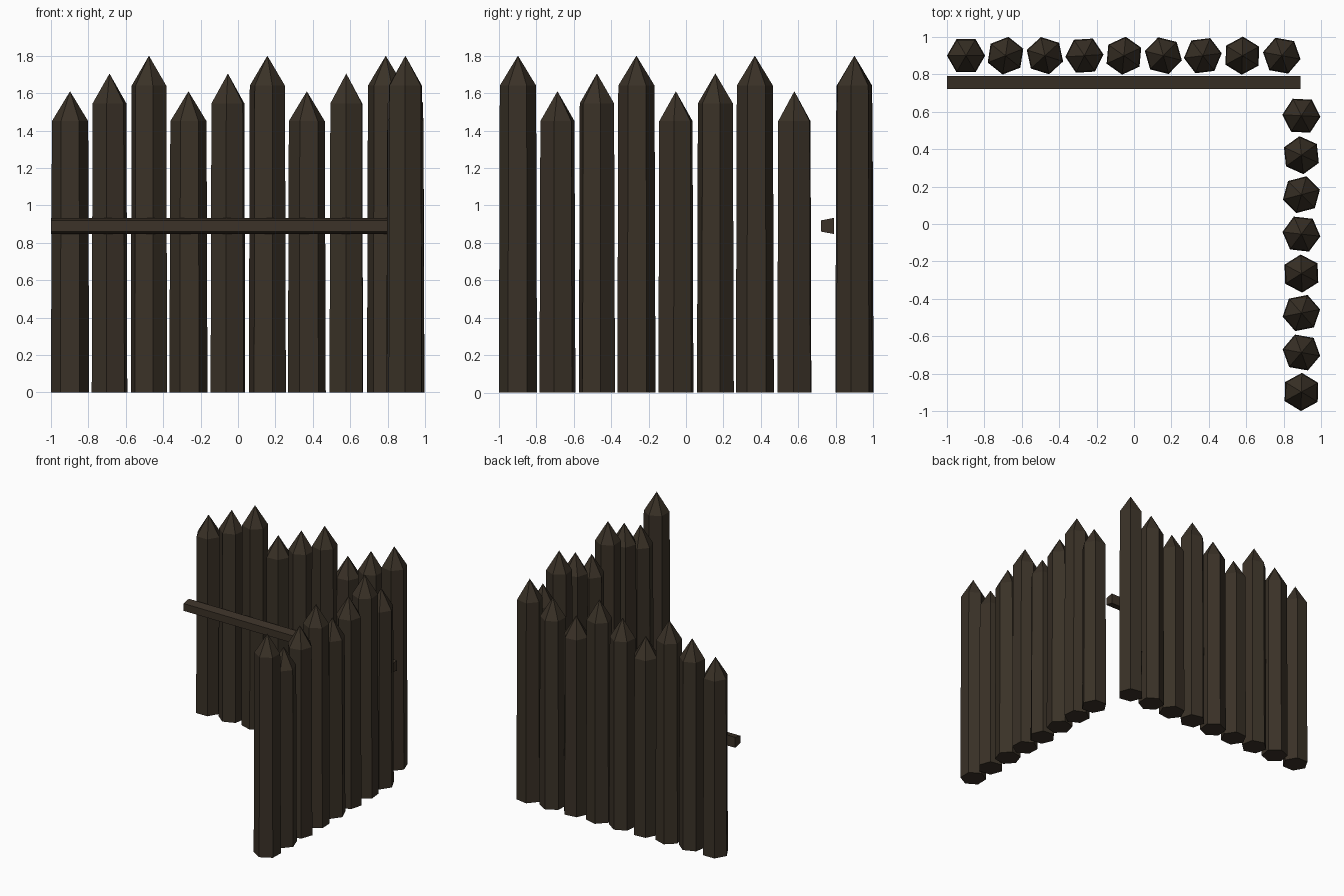
import bpy, bmesh, math

if "Cube" in bpy.data.objects:
    bpy.data.objects.remove(bpy.data.objects["Cube"])

def material(name, rgb):
    m = bpy.data.materials.new(name)
    m.diffuse_color = (*rgb, 1)
    m.use_nodes = True
    m.node_tree.nodes["Principled BSDF"].inputs["Base Color"].default_value = m.diffuse_color
    return m

LOG_WOOD = material("dark_log_wood", (0.042, 0.031, 0.020))
RAIL_WOOD = material("dark_rail_wood", (0.045, 0.032, 0.021))

def finish(bm, name, mat):
    bmesh.ops.recalc_face_normals(bm, faces=bm.faces)
    me = bpy.data.meshes.new(name)
    bm.to_mesh(me)
    bm.free()
    me.materials.append(mat)
    ob = bpy.data.objects.new(name, me)
    bpy.context.collection.objects.link(ob)

def log(name, x, y, tip, turn):
    """Six-sided, slightly tapered log with a sharpened point."""
    bm = bmesh.new()
    def ring(r, z):
        return [bm.verts.new((x + r * math.cos(turn + k * math.pi / 3),
                              y + r * math.sin(turn + k * math.pi / 3), z)) for k in range(6)]
    low, high = ring(0.102, 0), ring(0.097, tip - 0.16)
    apex = bm.verts.new((x, y, tip))
    bm.faces.new(low)
    for k in range(6):
        n = (k + 1) % 6
        bm.faces.new((low[k], low[n], high[n], high[k]))
        bm.faces.new((high[k], high[n], apex))
    finish(bm, name, LOG_WOOD)

TIPS = (1.61, 1.705, 1.80)
STEP = 0.211
TURN = 0.37

# back wall
for i in range(9):
    log(f"back_log_{i + 1}", -0.898 + STEP * i, 0.90, TIPS[i % 3], TURN * i)

# right wall
for j in range(8):
    log(f"right_log_{j + 1}", 0.895, -0.898 + STEP * j, TIPS[(j + 2) % 3], TURN * j + 0.5)

# rail with a trapezoid section, in front of the back wall
bm = bmesh.new()
section = ((0.722, 0.86), (0.79, 0.847), (0.79, 0.933), (0.722, 0.92))
ends = [[bm.verts.new((x, y, z)) for y, z in section] for x in (-1.0, 0.89)]
for e in ends:
    bm.faces.new(e)
for k in range(4):
    n = (k + 1) % 4
    bm.faces.new((ends[0][k], ends[0][n], ends[1][n], ends[1][k]))
finish(bm, "rail", RAIL_WOOD)
